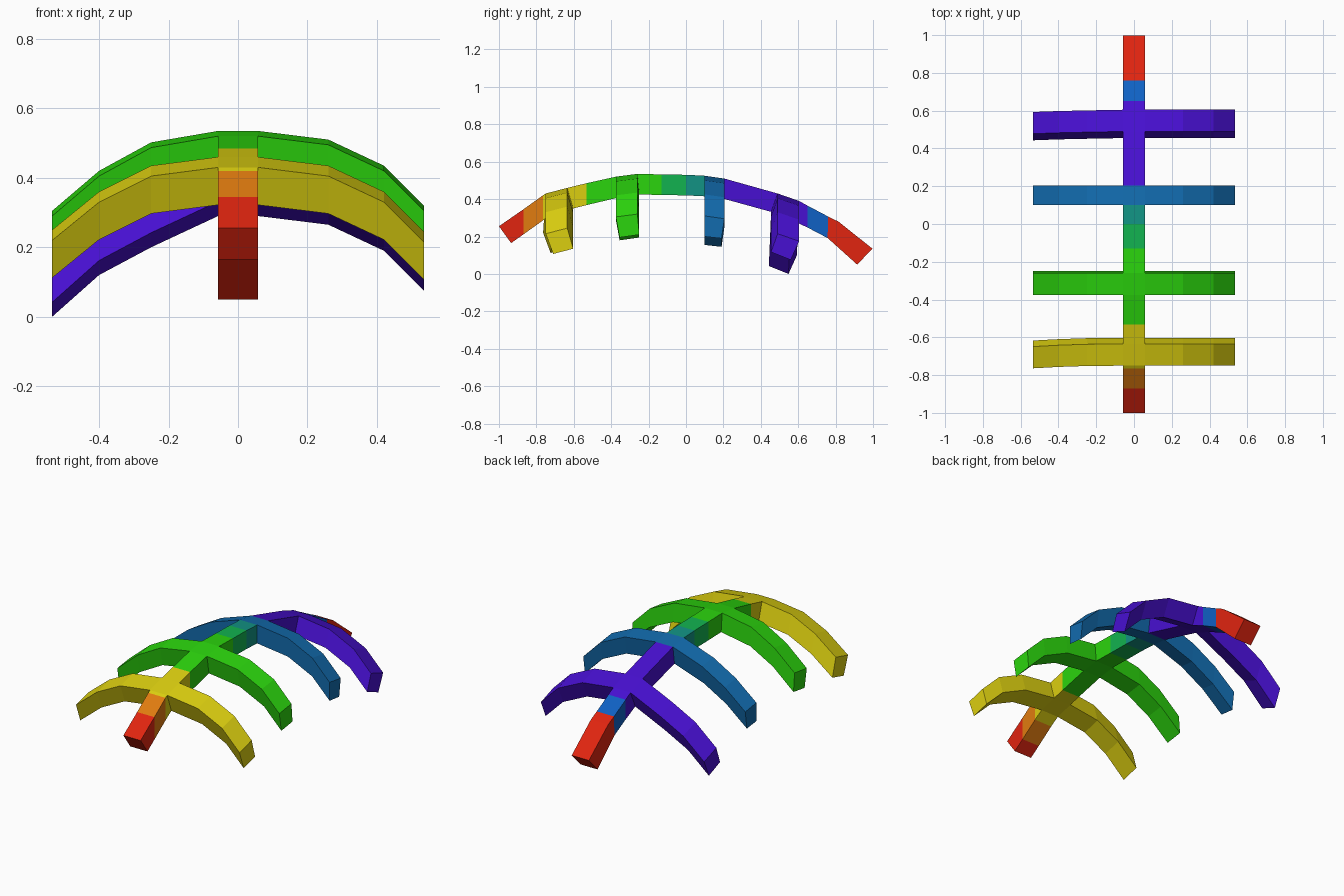
import bpy, bmesh

if "Cube" in bpy.data.objects:
    bpy.data.objects.remove(bpy.data.objects["Cube"])

COLOURS = {
    "red": (0.75, 0.018, 0.005), "orange": (0.75, 0.2, 0.005), "yellow": (0.71, 0.62, 0.005),
    "green": (0.024, 0.66, 0.004), "sea_green": (0.006, 0.45, 0.08), "teal": (0.006, 0.29, 0.23),
    "steel_blue": (0.006, 0.147, 0.42), "blue": (0.005, 0.12, 0.55), "violet": (0.064, 0.005, 0.64),
}
MATS = {}
for n, c in COLOURS.items():
    MATS[n] = bpy.data.materials.new(n)
    MATS[n].diffuse_color = (*c, 1)

W = 0.057  # half width of the spine


def loft(name, rings, colour):
    """Closed solid through a list of four-cornered rings."""
    bm = bmesh.new()
    vs = [[bm.verts.new(p) for p in r] for r in rings]
    for a, b in zip(vs, vs[1:]):
        for i in range(4):
            j = (i + 1) % 4
            bm.faces.new((a[i], a[j], b[j], b[i]))
    bm.faces.new(vs[0])
    bm.faces.new(vs[-1])
    bmesh.ops.recalc_face_normals(bm, faces=bm.faces)
    me = bpy.data.meshes.new(name)
    bm.to_mesh(me)
    bm.free()
    me.materials.append(MATS[colour])
    bpy.context.collection.objects.link(bpy.data.objects.new(name, me))


# Spine stations: top y, z and bottom y, z
S = [(-1.0, .255, -.935, .165), (-.87, .345, -.87, .211), (-.765, .42, -.765, .286),
     (-.75, .43, -.71, .322), (-.635, .46, -.603, .35), (-.532, .485, -.532, .368),
     (-.375, .52, -.355, .41), (-.26, .535, -.25, .425), (-.13, .532, -.13, .422),
     (0, .53, 0, .42), (.1, .525, .1, .415), (.205, .51, .19, .405),
     (.49, .43, .455, .332), (.605, .39, .56, .29), (.65, .365, .65, .248),
     (.76, .307, .757, .192), (.815, .28, .765, .185), (.997, .135, .915, .05)]

# Spine pieces between the ribs: first station, last station, colour
pieces = [(0, 1, "red"), (1, 2, "orange"), (2, 3, "yellow"), (4, 5, "yellow"), (5, 6, "green"),
          (7, 8, "green"), (8, 9, "sea_green"), (9, 10, "teal"), (11, 12, "violet"),
          (13, 14, "violet"), (14, 15, "blue"), (15, 17, "red")]
for k, (a, b, col) in enumerate(pieces):
    loft(f"spine_piece_{k + 1}", [[(-W, ty, tz), (W, ty, tz), (W, by, bz), (-W, by, bz)]
                                  for ty, tz, by, bz in S[a:b + 1]], col)

# Ribs: station, colour, left side drops (outer to inner), backward lean of the left tip
RIGHT = [(W, 0), (.26, .025), (.42, .10), (.535, .215)]
ribs = [(3, "yellow", (.21, .10, .025), .014), (6, "green", (.23, .115, .033), 0),
        (10, "steel_blue", (.26, .15, .065), 0), (12, "violet", (.29, .17, .09), .012)]
for k, (s, col, drops, lean) in enumerate(ribs):
    (fy, fz, gy, gz), (hy, hz, iy, iz) = S[s], S[s + 1]
    path = list(zip((-.535, -.40, -.25), drops)) + [(-W, 0)] + RIGHT
    rings = []
    for x, d in path:
        dy = lean * (d / drops[0]) if x < 0 else 0
        rings.append([(x, y - dy, z - d) for y, z in ((fy, fz), (hy, hz), (iy, iz), (gy, gz))])
    loft(f"rib_{k + 1}", rings, col)

for m in bpy.data.materials:
    if m.users and not m.is_grease_pencil:
        m.use_nodes = True
        m.node_tree.nodes["Principled BSDF"].inputs["Base Color"].default_value = m.diffuse_color
